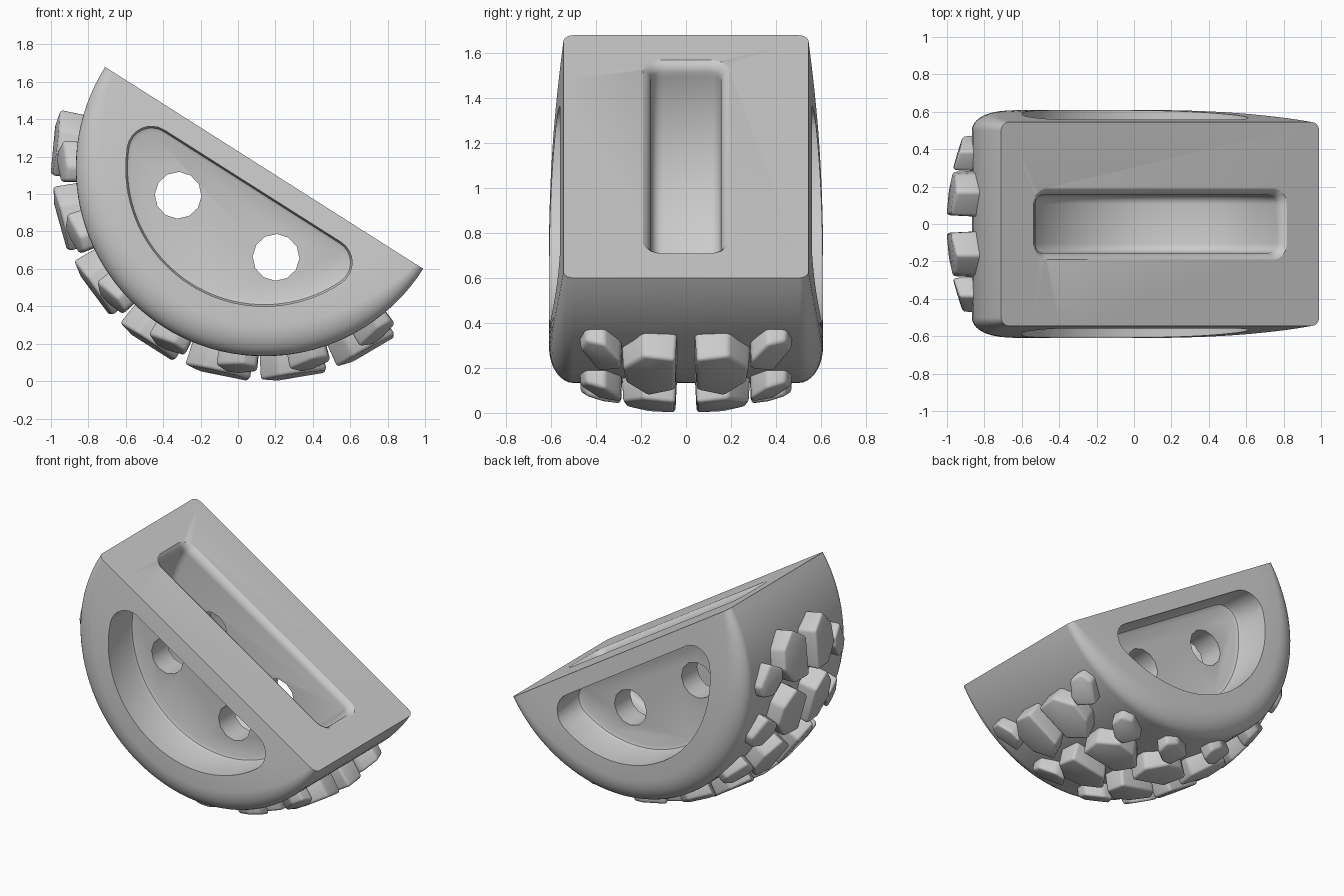
import bpy, bmesh
from math import sin, cos, pi, radians, sqrt, atan2
from mathutils import Matrix

if "Cube" in bpy.data.objects:
    bpy.data.objects.remove(bpy.data.objects["Cube"])

grey = bpy.data.materials.new("grey_plastic")
grey.use_nodes = True
COLOUR = (0.6, 0.6, 0.6, 1)
grey.diffuse_color = COLOUR
grey.node_tree.nodes["Principled BSDF"].inputs["Base Color"].default_value = COLOUR

# Half wheel frame: x along the cut, z out of the cut, tilted about y
CENTRE_X, CENTRE_Z = 0.14, 1.14
TILT = Matrix.Translation((CENTRE_X, 0, CENTRE_Z)) @ Matrix.Rotation(radians(32.4), 4, 'Y')


def finish(name, bm, matrix=None):
    bmesh.ops.recalc_face_normals(bm, faces=bm.faces)
    if matrix:
        bm.transform(matrix)
    mesh = bpy.data.meshes.new(name)
    bm.to_mesh(mesh)
    bm.free()
    mesh.materials.append(grey)
    obj = bpy.data.objects.new(name, mesh)
    bpy.context.collection.objects.link(obj)
    return obj


def smooth(obj, angle):
    bpy.ops.object.select_all(action='DESELECT')
    obj.select_set(True)
    bpy.context.view_layer.objects.active = obj
    bpy.ops.object.shade_smooth_by_angle(angle=radians(angle))


def loft(name, loops, matrix=TILT):
    """Closed solid through a stack of loops with equal point counts."""
    bm = bmesh.new()
    rows = [[bm.verts.new(p) for p in loop] for loop in loops]
    n = len(rows[0])
    for a, b in zip(rows, rows[1:]):
        for i in range(n):
            j = (i + 1) % n
            bm.faces.new((a[i], a[j], b[j], b[i]))
    bm.faces.new(rows[0])
    bm.faces.new(rows[-1])
    return finish(name, bm, matrix)


def d_loop(radius, top, corner, y):
    """Half-moon outline with rounded corners."""
    cz = top - corner
    cx = sqrt((radius - corner) ** 2 - cz ** 2)
    phi = atan2(cz, cx)
    right = [(cx + corner * cos(a), cz + corner * sin(a))
             for a in (pi / 2 + (phi - pi / 2) * i / 8 for i in range(9))]
    left = [(-x, z) for x, z in reversed(right)]
    arc = [(radius * cos(a), radius * sin(a))
           for a in (phi - (pi + 2 * phi) * i / 40 for i in range(1, 40))]
    return [(x, y, z) for x, z in right + arc + left]


def rounded_rect(hx, hy, corner, z):
    pts = []
    for q, (sx, sy) in enumerate(((1, 1), (-1, 1), (-1, -1), (1, -1))):
        for i in range(6):
            a = (q + i / 5) * pi / 2
            pts.append((sx * (hx - corner) + corner * cos(a),
                        sy * (hy - corner) + corner * sin(a), z))
    return pts


# Tyre body: bulging sidewalls and rounded shoulders, narrower at the cut
R, TREAD = 1.007, 0.5


def section(angle):
    depth = max(0, -sin(angle))
    swell = sin(min(depth / 0.8, 1) * pi / 2)
    k = 0.05 + 0.11 * swell

    def width(r):
        return 0.545 + 0.065 * sin(min(r * depth / 0.8, 1) * pi / 2)
    inner = R - k
    side = [(inner * i / 6, width(inner * i / 6)) for i in range(6)]
    side += [(inner + k * sin(t), TREAD + (width(inner) - TREAD) * cos(t))
             for t in (i * pi / 16 for i in range(9))]
    full = [(r, -y) for r, y in side] + [(r, y) for r, y in reversed(side)]
    return [(r * cos(angle), y, r * sin(angle)) for r, y in full]


bm = bmesh.new()
STEPS = 56
columns = [[bm.verts.new(p) for p in section(pi + pi * j / STEPS)] for j in range(STEPS + 1)]
for a, b in zip(columns, columns[1:]):
    for i in range(len(a) - 1):
        bm.faces.new((a[i], a[i + 1], b[i + 1], b[i]))
bm.faces.new(columns[0] + columns[-1][::-1])
bmesh.ops.remove_doubles(bm, verts=bm.verts, dist=1e-5)
body = finish("half_wheel_body", bm, TILT)

cutters = []

# Slot with a curved floor and rounded mouth in the cut face
fillet = 0.05
half = 0.155
steps = [(half - fillet * (1 - sin(t)), fillet * (1 - cos(t)))
         for t in (i * pi / 8 for i in range(5))]
slot = [(-y, fillet - (fillet - 0) * (1 - i / fillet) if i else 0) for y, i in steps]
profile = [(half - fillet + fillet * cos(t), fillet * (1 - sin(t)))
           for t in (i * pi / 8 for i in range(5))]
slot = [(-y, inset) for y, inset in reversed(profile)] + profile
slot = sorted(slot, key=lambda p: p[0])
cutters.append(loft("slot_cutter", [d_loop(0.77 - i, 0.2 - i, 0.08 - i, y) for y, i in slot]))
cutters.append(loft("slot_mouth_cutter", [
    rounded_rect(0.765 + e, 0.153 + e, 0.05 + e, z)
    for e, z in ((0, -0.05), (0.01, -0.025), (0.022, -0.01), (0.038, 0.0), (0.06, 0.01))]))

# Sidewall recesses with filleted floors
for s in (-1, 1):
    cutters.append(loft("recess_cutter", [
        d_loop(0.74 - i, -0.115 - i, 0.13 - i, s * y)
        for y, i in ((0.33, 0.03), (0.339, 0.009), (0.36, 0), (0.8, 0))]))

# Two axle holes running right through
for x in (-0.31, 0.31):
    cutters.append(loft("hole_cutter", [
        [(x + 0.125 * cos(i * pi / 6), y, -0.37 + 0.125 * sin(i * pi / 6)) for i in range(12)]
        for y in (-0.9, 0.9)]))

bpy.context.view_layer.objects.active = body
for cutter in cutters:
    cutter.hide_render = True
    mod = body.modifiers.new("cut", 'BOOLEAN')
    mod.operation = 'DIFFERENCE'
    mod.solver = 'EXACT'
    mod.object = cutter
    bpy.ops.object.modifier_apply(modifier=mod.name)
for cutter in cutters:
    bpy.data.objects.remove(cutter)
smooth(body, 32)

# Tread blocks: outline points are (across, along the tread)
LARGE = [(0.037, 0.165), (0.19, 0.175), (0.29, 0.06), (0.275, -0.07), (0.17, -0.175), (0.037, -0.09)]
SMALL = [(0.36, 0.115), (0.45, 0.11), (0.48, 0.03), (0.39, -0.115), (0.28, -0.05), (0.285, 0.02)]


def tread_block(name, outline, angle, side):
    my = sum(p[0] for p in outline) / len(outline)
    bm = bmesh.new()
    rows = []
    for scale, top in ((1, False), (0.92, True)):
        row = []
        for y, s in outline:
            y, a = my + (y - my) * scale, angle + s * scale
            r = 1.145 - 0.4 * y * y if top else 0.94
            row.append(bm.verts.new((CENTRE_X - r * cos(a), side * y, CENTRE_Z - r * sin(a))))
        rows.append(row)
    n = len(outline)
    for i in range(n):
        j = (i + 1) % n
        bm.faces.new((rows[0][i], rows[0][j], rows[1][j], rows[1][i]))
    bm.faces.new(rows[0])
    bm.faces.new(rows[1])
    bmesh.ops.recalc_face_normals(bm, faces=bm.faces)
    bmesh.ops.bevel(bm, geom=bm.edges[:], offset=0.018, segments=3, profile=0.5, affect='EDGES')
    smooth(finish(name, bm), 40)


for k in range(7):
    for side, label in ((-1, "right"), (1, "left")):
        tread_block("large_tread_block_" + label, LARGE, radians(-7 + 21 * k), side)
        tread_block("small_tread_block_" + label, SMALL, radians(-2 + 21 * k), side)
